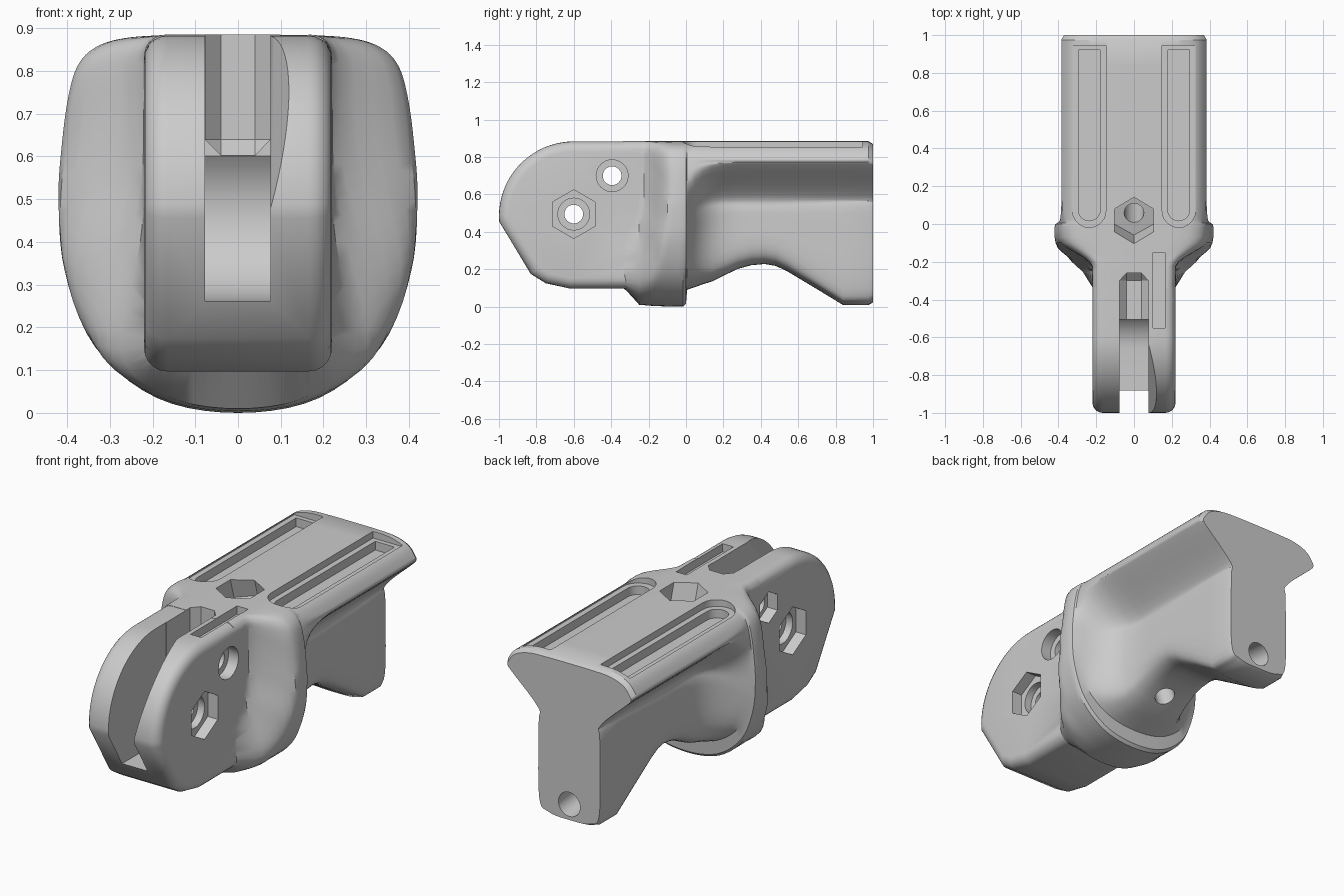
import bpy, bmesh
from math import radians, sin, cos
from mathutils import Vector, Matrix

if "Cube" in bpy.data.objects:
    bpy.data.objects.remove(bpy.data.objects["Cube"])

TOP = 0.885


def make(name, bm):
    bmesh.ops.recalc_face_normals(bm, faces=bm.faces)
    me = bpy.data.meshes.new(name)
    bm.to_mesh(me)
    bm.free()
    ob = bpy.data.objects.new(name, me)
    bpy.context.collection.objects.link(ob)
    return ob


def activate(ob):
    bpy.ops.object.select_all(action='DESELECT')
    bpy.context.view_layer.objects.active = ob
    ob.select_set(True)


def combine(ob, other, op):
    other.hide_render = True
    m = ob.modifiers.new(op, 'BOOLEAN')
    m.operation, m.object, m.solver = op, other, 'EXACT'
    activate(ob)
    bpy.ops.object.modifier_apply(modifier=m.name)
    bpy.data.objects.remove(other)


def loft(name, rings, tri=False):
    bm = bmesh.new()
    vs = [[bm.verts.new(p) for p in r] for r in rings]
    n = len(vs[0])
    for a, b in zip(vs, vs[1:]):
        for i in range(n):
            bm.faces.new((a[i], a[(i + 1) % n], b[(i + 1) % n], b[i]))
    if tri:
        bmesh.ops.triangulate(bm, faces=bm.faces)
    bm.faces.new(vs[0])
    bm.faces.new(vs[-1])
    return make(name, bm)


def side_profile(name, pts, x0, x1):
    return loft(name, [[(x, y, z) for y, z in pts] for x in (x0, x1)])


def rod(a, b, r, n=32):
    a, b = Vector(a), Vector(b)
    d = b - a
    mat = Matrix.Translation((a + b) / 2) @ d.to_track_quat('Z', 'Y').to_matrix().to_4x4()
    bm = bmesh.new()
    bmesh.ops.create_cone(bm, cap_ends=True, segments=n, radius1=r, radius2=r,
                          depth=d.length, matrix=mat)
    return make("rod_cutter", bm)


def hull(pts):
    bm = bmesh.new()
    for p in pts:
        bm.verts.new(p)
    bmesh.ops.convex_hull(bm, input=bm.verts)
    return make("hull_cutter", bm)


def arc(cy, cz, r, a0, a1, n):
    return [(cy + r * cos(radians(a0 + (a1 - a0) * i / n)),
             cz + r * sin(radians(a0 + (a1 - a0) * i / n))) for i in range(n + 1)]


# Half cross-sections (x, z), top centre to bottom centre
UPPER = [(0, .885), (.08, .885), (.14, .885), (.185, .883), (.21, .865), (.22, .83), (.22, .72),
         (.22, .55)]
RECT = UPPER + [(.22, .4), (.22, .17), (.17, .1), (0, .1)]
NECK = UPPER + [(.22, .4), (.215, .12), (.14, .025), (0, 0)]
COLLAR = [(0, .885), (.14, .884), (.25, .879), (.325, .86), (.372, .818), (.396, .745),
          (.412, .63), (.42, .5), (.405, .33), (.335, .155), (.19, .035), (0, 0)]


def tee(zb):
    return [(0, .885), (.14, .884), (.25, .878), (.335, .849), (.379, .797), (.382, .775),
            (.362, .75), (.195, .59), (.19, .5), (.188, zb + .085), (.13, zb + .012), (0, zb)]


def mix(a, b, t):
    return [(p[0] + (q[0] - p[0]) * t, p[1] + (q[1] - p[1]) * t) for p, q in zip(a, b)]


def fit(a, sx, zb, top=TOP):
    k = (top - zb) / (TOP - a[-1][1])
    return [(x * sx, top - (TOP - z) * k) for x, z in a]


def flare(y):
    """Neck-to-collar blend that starts further forward low down."""
    out = []
    for p, q in zip(NECK, COLLAR):
        crest = -.075 - .1 * max(0, min(1, (.6 - p[1]) / .5))
        u = max(0, min(1, (y - crest + .155) / .155))
        t = u * u * (3 - 2 * u)
        out.append((p[0] + (q[0] - p[0]) * t, p[1] + (q[1] - p[1]) * t))
    return out


def ring(y, half, n=5):
    p = [Vector(q) for q in half]
    flip = lambda v: Vector((-v.x, v.y))
    q = [flip(p[1])] + p + [flip(p[-2])]
    out = []
    for i in range(1, len(q) - 2):
        a, b, c, d = q[i - 1:i + 3]
        for k in range(n):
            t = k / n
            out.append(0.5 * (2 * b + (c - a) * t + (2 * a - 5 * b + 4 * c - d) * t * t
                              + (3 * b - a - 3 * c + d) * t ** 3))
    out.append(p[-1])
    out += [flip(v) for v in reversed(out[1:-1])]
    return [(v.x, y, v.y) for v in out]


# Body: flared collar running back into the T-shaped beam
sections = [(-.335, fit(RECT, .985, .105))]
for y, zb in [(-.25, .01), (-.225, .008), (-.2, .006), (-.175, .004), (-.15, .003), (-.125, .002),
              (-.1, .001), (-.07, 0), (-.04, 0), (-.015, 0)]:
    sections.append((y, fit(flare(y), 1, zb)))
sections.append((0, fit(COLLAR, .99, .015)))
inner = fit(COLLAR, .965, .09)
for y, t, zb in [(.006, 1, .09), (.025, .8, .097), (.05, .58, .105), (.09, .34, .12),
                 (.14, .15, .135), (.2, .04, .165), (.28, 0, .203), (.35, 0, .222),
                 (.42, 0, .228), (.48, 0, .218), (.54, 0, .19), (.69, 0, .1), (.84, 0, .009),
                 (.975, 0, .009)]:
    sections.append((y, fit(mix(tee(zb), inner, t), 1, zb)))
sections.append((1, fit(tee(.01), .965, .022, .87)))
body = loft("mount_body", [ring(y, s) for y, s in sections], True)

# Rounded hinge fork at the front
fork = side_profile("hinge_fork", arc(-.6, .4835, .4, 90, 184, 20) +
                    [(-.83, .175), (-.75, .125), (-.62, .097), (-.2, .097), (-.2, .8835)], -.22, .22)
bev = fork.modifiers.new("round", 'BEVEL')
bev.width, bev.segments, bev.angle_limit = .055, 5, radians(50)
bev.use_clamp_overlap = False
activate(fork)
bpy.ops.object.modifier_apply(modifier=bev.name)
combine(body, fork, 'UNION')

# Hinge slot: curved floor, then the upper pocket with chamfered corners
slot = [(-1.1, .262), (-.8, .262)] + arc(-.66, .467, .205, -90, 41, 16) + [(-.505, 1), (-1.1, 1)]
combine(body, side_profile("slot_cutter", slot, -.077, .076), 'DIFFERENCE')
pocket = [(x, y, z) for z in (.64, 1) for x, y in
          [(-.0765, -.55), (.0755, -.55), (.0755, -.3), (.04, -.26), (-.04, -.26), (-.0765, -.3)]]
pocket += [(x, y, .603) for x in (-.04, .04) for y in (-.55, -.3)]
combine(body, hull(pocket), 'DIFFERENCE')

# Tapered relief and top slit in the right cheek
combine(body, hull([(.07, -.55, .95), (.07, -1.05, .4), (.18, -.95, .92), (.07, -1.05, .95)]), 'DIFFERENCE')
combine(body, hull([(x, y, z) for x in (.1, .165) for y in (-.55, -.15) for z in (.84, 1)]), 'DIFFERENCE')

# Pivot and pin bores with counterbores on both sides
for y, z, big, sides_r, sides_l in [(-.6, .495, .13, 6, 6), (-.395, .7, .085, 32, 6)]:
    combine(body, rod((-.4, y, z), (.4, y, z), .05), 'DIFFERENCE')
    for s, n in ((1, sides_r), (-1, sides_l)):
        combine(body, rod((s * .16, y, z), (s * .4, y, z), big, n), 'DIFFERENCE')
for s in (1, -1):
    combine(body, rod((s * .12, -.6, .495), (s * .3, -.6, .495), .085), 'DIFFERENCE')

# Stepped grooves along the top
for s in (1, -1):
    for w, y0, y1, z in [(.088, .07, .945, .847), (.058, .075, .92, .8)]:
        x = s * .237
        front = [(x + w * cos(radians(a)), y0 + w * sin(radians(a))) for a in range(180, 361, 15)]
        plan = front + [(x + w, y1), (x - w, y1)]
        combine(body, hull([(px, py, pz) for px, py in plan for pz in (z, 1)]), 'DIFFERENCE')

# Hex nut pocket with slanted bore, and the rear hole
combine(body, rod((0, .055, .76), (0, -.02, 1.02), .118, 6), 'DIFFERENCE')
combine(body, rod((0, -.02, 1), (0, .31, 0), .052), 'DIFFERENCE')
combine(body, rod((0, .84, .125), (0, 1.1, .095), .065), 'DIFFERENCE')

activate(body)
bpy.ops.object.shade_smooth_by_angle(angle=radians(32))
